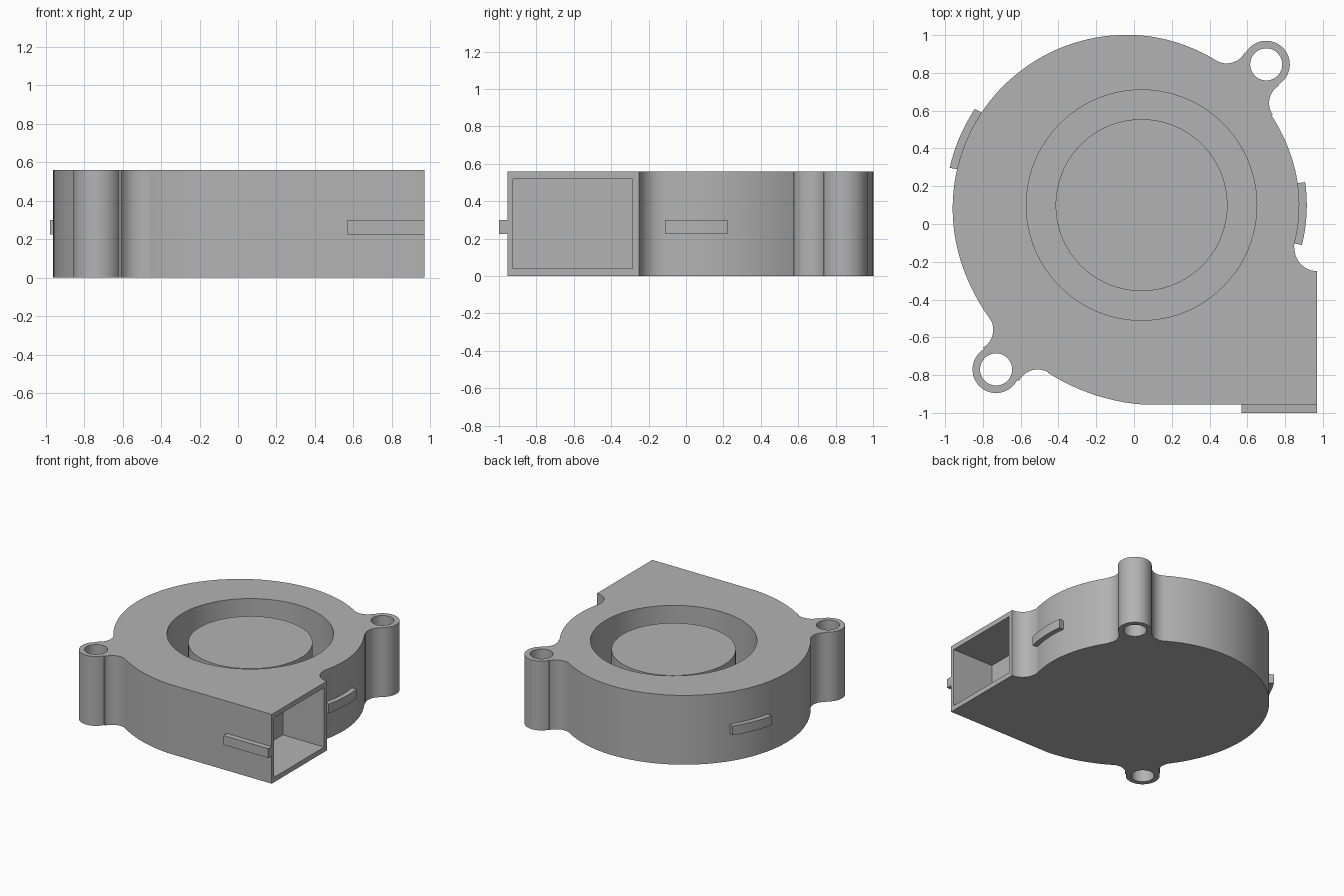
import bpy
import bmesh
from math import radians, degrees, cos, sin, atan2, pi
from mathutils import Vector

if "Cube" in bpy.data.objects:
    bpy.data.objects.remove(bpy.data.objects["Cube"], do_unlink=True)

HEIGHT = 0.56
WALL = 0.04
HUB = Vector((0.04, 0.1))
FILLET = 0.11
EAR = 0.125

grey = bpy.data.materials.new("plain grey")
grey.use_nodes = True
grey.diffuse_color = (0.45, 0.45, 0.45, 1)
grey.node_tree.nodes["Principled BSDF"].inputs["Base Color"].default_value = grey.diffuse_color

# Scroll radius of the housing by angle in degrees
SCROLL = [(-30, 0.835), (0, 0.835), (34, 0.836), (64, 0.863), (95, 0.905),
          (150, 0.979), (180, 1.0), (215, 1.003), (241, 1.017), (270, 1.055), (300, 1.1)]


def scroll_radius(a):
    """Catmull-Rom style smooth interpolation of the scroll table."""
    i = max(k for k in range(1, len(SCROLL) - 2) if k == 1 or SCROLL[k][0] <= a)
    (a0, r0), (a1, r1), (a2, r2), (a3, r3) = SCROLL[i - 1:i + 3]
    span = a2 - a1
    t = (a - a1) / span
    m1 = (r2 - r0) / (a2 - a0) * span
    m2 = (r3 - r1) / (a3 - a1) * span
    return ((2*t**3 - 3*t**2 + 1) * r1 + (t**3 - 2*t**2 + t) * m1
            + (3*t**2 - 2*t**3) * r2 + (t**3 - t**2) * m2)


def polar(center, radius, a):
    return Vector((center[0] + radius * cos(radians(a)), center[1] + radius * sin(radians(a))))


def bearing(a, b):
    return degrees(atan2(b[1] - a[1], b[0] - a[0])) % 360


def scroll(a0, a1, offset=0.0):
    n = max(2, int(abs(a1 - a0) / 2.5))
    angles = [a0 + (a1 - a0) * i / n for i in range(n + 1)]
    return [polar(HUB, scroll_radius(max(a, 0)) + offset, a) for a in angles]


def arc(center, radius, a0, a1, turn):
    """Arc from a0 to a1, turn = 1 counter-clockwise, -1 clockwise."""
    sweep = ((a1 - a0) * turn) % 360
    n = max(3, int(sweep / 8))
    return [polar(center, radius, a0 + turn * sweep * i / n) for i in range(n + 1)]


def ear_outline(ear, first, second):
    """Concave fillet, round ear, concave fillet."""
    return (arc(first, FILLET, bearing(first, HUB), bearing(first, ear), -1)
            + arc(ear, EAR, bearing(ear, first), bearing(ear, second), 1)
            + arc(second, FILLET, bearing(second, ear), bearing(second, HUB), -1))


def prism(name, outline, z0, z1):
    """Extrude a closed outline into a solid."""
    points = []
    for p in outline:
        if not points or (p - points[-1]).length > 0.002:
            points.append(p)
    bm = bmesh.new()
    face = bm.faces.new([bm.verts.new((p[0], p[1], z0)) for p in points])
    top = bmesh.ops.extrude_face_region(bm, geom=[face])["geom"]
    bmesh.ops.translate(bm, vec=(0, 0, z1 - z0),
                        verts=[v for v in top if isinstance(v, bmesh.types.BMVert)])
    bmesh.ops.recalc_face_normals(bm, faces=bm.faces)
    mesh = bpy.data.meshes.new(name)
    bm.to_mesh(mesh)
    bm.free()
    mesh.materials.append(grey)
    obj = bpy.data.objects.new(name, mesh)
    bpy.context.collection.objects.link(obj)
    return obj


def disc(center, radius, n):
    return [polar(center, radius, 360 * i / n) for i in range(n)]


def box(x0, x1, y0, y1):
    return [Vector(p) for p in ((x0, y0), (x1, y0), (x1, y1), (x0, y1))]


def activate(obj):
    bpy.ops.object.select_all(action='DESELECT')
    obj.select_set(True)
    bpy.context.view_layer.objects.active = obj


def cut(target, cutter):
    cutter.hide_render = True
    mod = target.modifiers.new("cut", 'BOOLEAN')
    mod.operation = 'DIFFERENCE'
    mod.solver = 'EXACT'
    mod.object = cutter
    activate(target)
    bpy.ops.object.modifier_apply(modifier=mod.name)
    bpy.data.objects.remove(cutter, do_unlink=True)


# Housing outline: scroll, two mounting ears, outlet and notch
back_ear, front_ear = Vector((0.70, 0.845)), Vector((-0.73, -0.77))
back_fillets = Vector((0.825, 0.64)), Vector((0.49, 0.96))
front_fillets = Vector((-0.855, -0.56)), Vector((-0.51, -0.88))
outline = (scroll(-15, bearing(HUB, back_fillets[0]))
           + ear_outline(back_ear, *back_fillets)
           + scroll(bearing(HUB, back_fillets[1]), bearing(HUB, front_fillets[0]))
           + ear_outline(front_ear, *front_fillets)
           + scroll(bearing(HUB, front_fillets[1]), 270)
           + [Vector((0.97, -0.955)), Vector((0.97, -0.25))]
           + arc((0.97, -0.13), 0.12, 270, 182, -1))
housing = prism("housing", outline, 0, HEIGHT)

# Mounting holes, intake recess and outlet duct
for ear in (back_ear, front_ear):
    cut(housing, prism("hole_cutter", disc(ear, 0.085, 40), -0.1, HEIGHT + 0.1))
cut(housing, prism("intake_cutter", disc(HUB, 0.61, 96), WALL, HEIGHT + 0.1))
cut(housing, prism("duct_cutter", box(0.6, 1.1, -0.925, -0.285), WALL, HEIGHT - WALL))

# Rotor hub standing in the recess
hub = prism("rotor_hub", disc(HUB, 0.455, 96), WALL - 0.01, 0.49)

# Clip tabs around the side
front_tab = prism("front_tab", box(0.57, 0.97, -1.0, -0.95), 0.225, 0.3)
right_tab = prism("left_tab", scroll(-14, 8, 0.04) + scroll(8, -14, -0.01), 0.225, 0.3)
left_tab = prism("right_tab", scroll(150, 169, 0.04) + scroll(169, 150, -0.01), 0.225, 0.3)

for part in (housing, hub, front_tab, right_tab, left_tab):
    activate(part)
    bpy.ops.object.shade_smooth_by_angle(angle=radians(30))
